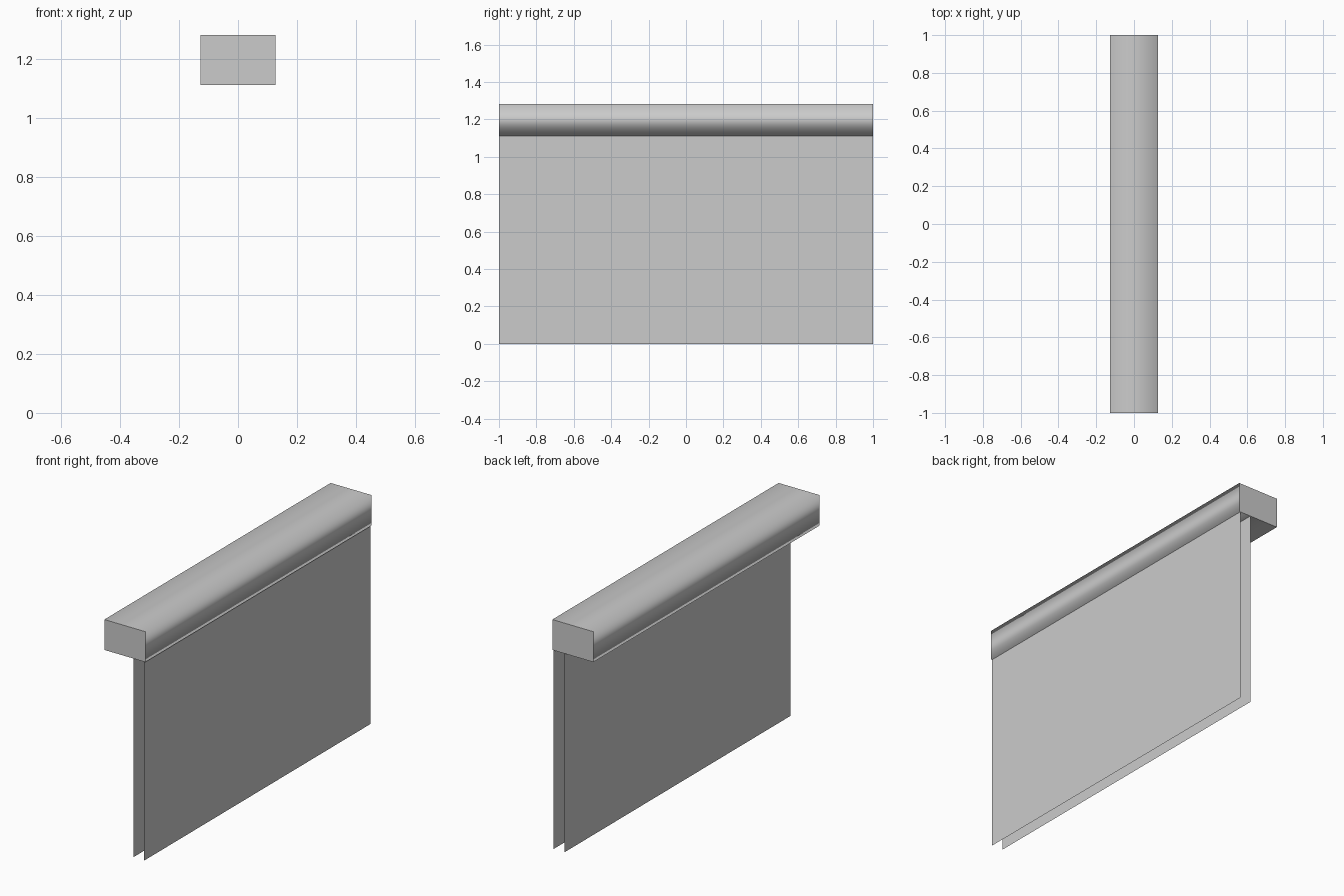
import bpy
import bmesh
from mathutils import Matrix

cube = bpy.data.objects.get("Cube")
if cube:
    bpy.data.objects.remove(cube, do_unlink=True)

GREY = (0.6, 0.6, 0.6, 1.0)
LENGTH = 2.0
HALF_WIDTH = 0.127
BOTTOM, TOP = 1.112, 1.282

grey = bpy.data.materials.new("light_grey")
grey.use_nodes = True
grey.diffuse_color = GREY
grey.node_tree.nodes["Principled BSDF"].inputs["Base Color"].default_value = GREY


def add_object(name, bm):
    mesh = bpy.data.meshes.new(name)
    bm.to_mesh(mesh)
    bm.free()
    mesh.materials.append(grey)
    obj = bpy.data.objects.new(name, mesh)
    bpy.context.collection.objects.link(obj)
    return obj


# Housing: a box shaded smoothly around its length, with flat end caps
bm = bmesh.new()
size = (2 * HALF_WIDTH, LENGTH, TOP - BOTTOM)
bmesh.ops.create_cube(
    bm, size=1,
    matrix=Matrix.Translation((0, 0, (TOP + BOTTOM) / 2)) @ Matrix.Diagonal((*size, 1)))
bm.normal_update()
for face in bm.faces:
    face.smooth = True
    if abs(face.normal.y) > 0.5:
        for edge in face.edges:
            edge.smooth = False
housing = add_object("housing", bm)
weighted = housing.modifiers.new("area_weighted_normals", 'WEIGHTED_NORMAL')
weighted.mode = 'FACE_AREA'
weighted.keep_sharp = True


# Two thin hanging sheets below the housing
def add_sheet(name, x):
    bm = bmesh.new()
    half = LENGTH / 2
    corners = [(-half, 0), (half, 0), (half, BOTTOM), (-half, BOTTOM)]
    bm.faces.new([bm.verts.new((x, y, z)) for y, z in corners])
    add_object(name, bm)


add_sheet("outer_sheet", 0.12)
add_sheet("inner_sheet", 0.052)
